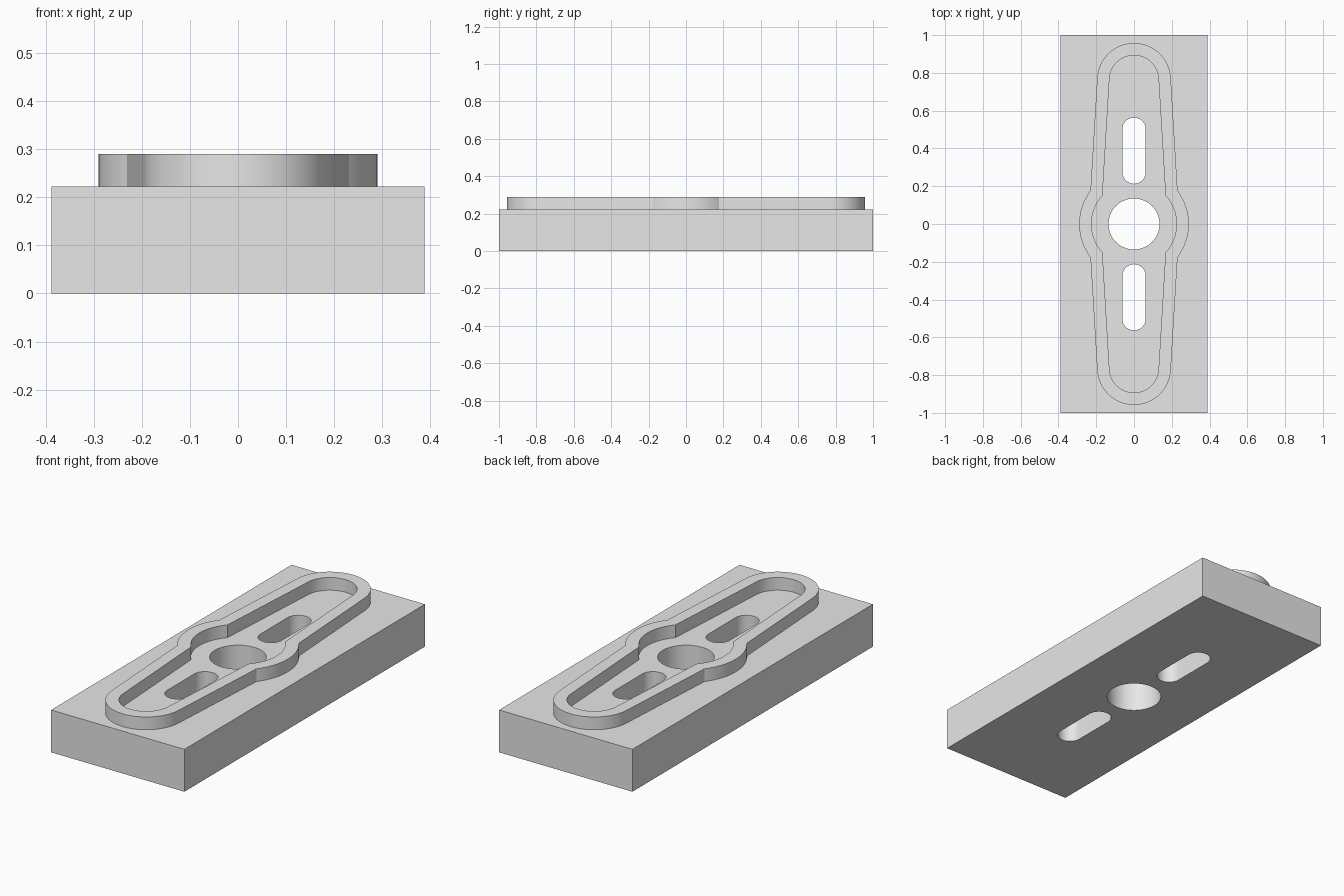
import bpy, bmesh
from math import sin, cos, acos, pi

cube = bpy.data.objects.get("Cube")
if cube:
    bpy.data.objects.remove(cube, do_unlink=True)

HALF_WIDTH, HALF_LENGTH = 0.388, 1.0
PLATE_TOP, RIM_TOP = 0.223, 0.29
END_Y, TAPER = 0.763, 0.06          # end cap centre, side slope angle

grey = bpy.data.materials.new("plain_grey")
grey.use_nodes = True
grey.diffuse_color = (0.8, 0.8, 0.8, 1)
grey.node_tree.nodes["Principled BSDF"].inputs["Base Color"].default_value = (0.8, 0.8, 0.8, 1)


def make_object(name, bm):
    mesh = bpy.data.meshes.new(name)
    bm.to_mesh(mesh)
    bm.free()
    mesh.materials.append(grey)
    obj = bpy.data.objects.new(name, mesh)
    bpy.context.collection.objects.link(obj)
    return obj


def activate(obj):
    bpy.ops.object.select_all(action='DESELECT')
    obj.select_set(True)
    bpy.context.view_layer.objects.active = obj


def arc(cy, r, start, end, steps):
    angles = [start + (end - start) * i / steps for i in range(steps + 1)]
    return [(r * cos(a), cy + r * sin(a)) for a in angles]


def prism(name, outline, z0, z1):
    bm = bmesh.new()
    face = bm.faces.new([bm.verts.new((x, y, z0)) for x, y in outline])
    top = bmesh.ops.extrude_face_region(bm, geom=[face])["geom"]
    verts = [v for v in top if isinstance(v, bmesh.types.BMVert)]
    bmesh.ops.translate(bm, verts=verts, vec=(0, 0, z1 - z0))
    bmesh.ops.recalc_face_normals(bm, faces=bm.faces)
    return make_object(name, bm)


def slot_outline(y0, y1, r):
    return arc(y1, r, 0, pi, 24) + arc(y0, r, pi, 2 * pi, 24)


def rim_outline(end_r, mid_r):
    # Quarter: central bulge, tapered side, rounded end; then mirrored round
    meet = TAPER + acos((end_r + END_Y * sin(TAPER)) / mid_r)
    quarter = arc(0, mid_r, 0, meet, 16) + arc(END_Y, end_r, TAPER, pi / 2, 24)
    half = quarter + [(-x, y) for x, y in quarter[-2::-1]]
    return half + [(x, -y) for x, y in half[-2:0:-1]]


# Base plate with a round centre hole and two slots
plate = prism("base_plate", [(-HALF_WIDTH, -HALF_LENGTH), (HALF_WIDTH, -HALF_LENGTH),
                             (HALF_WIDTH, HALF_LENGTH), (-HALF_WIDTH, HALF_LENGTH)], 0, PLATE_TOP)
cut_outlines = {
    "centre_hole_cutter": arc(0, 0.135, 0, 2 * pi, 64)[:-1],
    "back_slot_cutter": slot_outline(0.275, 0.501, 0.062),
    "front_slot_cutter": slot_outline(-0.501, -0.275, 0.062),
}
for name, outline in cut_outlines.items():
    cutter = prism(name, outline, -0.1, 0.4)
    cutter.hide_render = True
    activate(plate)
    cut = plate.modifiers.new(name, 'BOOLEAN')
    cut.operation = 'DIFFERENCE'
    cut.solver = 'EXACT'
    cut.object = cutter
    bpy.ops.object.modifier_apply(modifier=cut.name)
    bpy.data.objects.remove(cutter, do_unlink=True)

# Raised rim: outer wall, top band and inner wall, resting on the plate
bm = bmesh.new()
outer, inner = rim_outline(0.195, 0.29), rim_outline(0.13, 0.225)
loops = [[bm.verts.new((x, y, z)) for x, y in outline]
         for outline, z in ((outer, PLATE_TOP), (outer, RIM_TOP), (inner, RIM_TOP), (inner, PLATE_TOP))]
count = len(outer)
for low, high in zip(loops, loops[1:]):
    for i in range(count):
        j = (i + 1) % count
        bm.faces.new((low[i], low[j], high[j], high[i]))
rim = make_object("raised_rim", bm)

for obj in (plate, rim):
    activate(obj)
    bpy.ops.object.shade_smooth_by_angle(angle=pi / 6)
